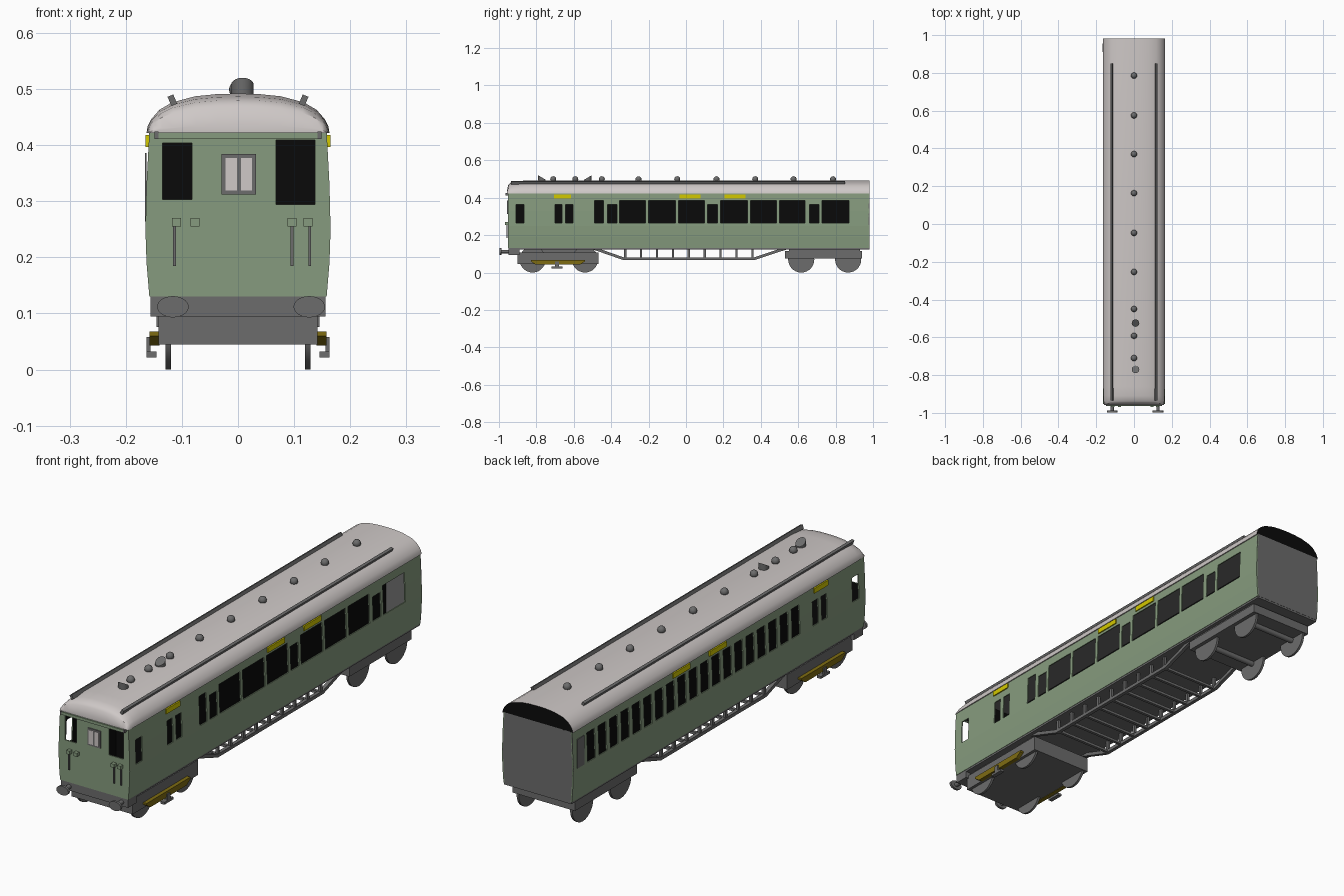
import bpy, bmesh, math
from mathutils import Matrix, Vector

if "Cube" in bpy.data.objects:
    bpy.data.objects.remove(bpy.data.objects["Cube"])

def mat(name, rgb):
    m = bpy.data.materials.new(name)
    m.diffuse_color = (*rgb, 1)
    m.use_nodes = True
    m.node_tree.nodes["Principled BSDF"].inputs["Base Color"].default_value = m.diffuse_color
    return m

GREEN = mat("sage_green", (0.24, 0.33, 0.21))
ROOF = mat("pale_grey", (0.62, 0.58, 0.57))
GREY = mat("dark_grey", (0.15, 0.15, 0.15))
BLACK = mat("black", (0.003, 0.003, 0.003))
YELLOW = mat("yellow", (0.65, 0.58, 0.0))
OCHRE = mat("ochre", (0.21, 0.15, 0.006))

def finish(name, bm, *mats, smooth=False, fix=True):
    if fix:
        bmesh.ops.recalc_face_normals(bm, faces=bm.faces)
    me = bpy.data.meshes.new(name)
    bm.to_mesh(me)
    bm.free()
    ob = bpy.data.objects.new(name, me)
    bpy.context.collection.objects.link(ob)
    for m in mats:
        me.materials.append(m)
    if smooth:
        bpy.ops.object.select_all(action='DESELECT')
        ob.select_set(True)
        bpy.context.view_layer.objects.active = ob
        bpy.ops.object.shade_smooth_by_angle(angle=math.radians(35))
    return ob

def boxes(name, m, items, mirror=False):
    """Boxes given as (x0, x1, y0, y1, z0, z1), optionally mirrored in x."""
    if mirror:
        items = items + [(-b[1], -b[0], *b[2:]) for b in items]
    bm = bmesh.new()
    for x0, x1, y0, y1, z0, z1 in items:
        M = Matrix.Translation(((x0+x1)/2, (y0+y1)/2, (z0+z1)/2)) @ Matrix.Diagonal((x1-x0, y1-y0, z1-z0, 1))
        bmesh.ops.create_cube(bm, size=1, matrix=M)
    return finish(name, bm, m)

def prisms(name, m, pts, spans):
    """Extrude a y-z outline along x for each (x0, x1)."""
    bm = bmesh.new()
    for x0, x1 in spans:
        f = bm.faces.new([bm.verts.new((x0, y, z)) for y, z in pts])
        r = bmesh.ops.extrude_face_region(bm, geom=[f])
        vs = [v for v in r["geom"] if isinstance(v, bmesh.types.BMVert)]
        bmesh.ops.translate(bm, verts=vs, vec=(x1-x0, 0, 0))
    return finish(name, bm, m)

def cylinders(name, m, items, segs=28):
    """Cylinders as (centre, axis, radius x, radius y, length)."""
    bm = bmesh.new()
    for c, axis, rx, ry, d in items:
        R = Matrix.Rotation(math.pi/2, 4, 'Y' if axis == 'x' else 'X')
        M = Matrix.Translation(c) @ R @ Matrix.Diagonal((rx, ry, d, 1))
        bmesh.ops.create_cone(bm, cap_ends=True, segments=segs, radius1=1, radius2=1, depth=1, matrix=M)
    return finish(name, bm, m, smooth=True)

# Bulging body cross-section: half width at each height
PROF = [(0.13, 0.158), (0.19, 0.163), (0.25, 0.165), (0.33, 0.163), (0.425, 0.158)]
def half(z):
    for (z0, a), (z1, b) in zip(PROF, PROF[1:]):
        if z <= z1:
            return a + (b-a)*(z-z0)/(z1-z0)
    return PROF[-1][1]

def wall(name, u0, u1, holes, pos, flip=False):
    """Thin wall with rectangular openings; the inner skin is black."""
    us = sorted({u0, u1, *[h[0] for h in holes], *[h[1] for h in holes]})
    zs = sorted({p[0] for p in PROF} | {h[2] for h in holes} | {h[3] for h in holes})
    bm = bmesh.new()
    grid = {(u, z): bm.verts.new(pos(u, z)) for u in us for z in zs}
    for a, b in zip(us, us[1:]):
        for c, d in zip(zs, zs[1:]):
            u, z = (a+b)/2, (c+d)/2
            if any(h[0] < u < h[1] and h[2] < z < h[3] for h in holes):
                continue
            q = [grid[a, c], grid[b, c], grid[b, d], grid[a, d]]
            bm.faces.new(q[::-1] if flip else q)
    bmesh.ops.delete(bm, geom=[v for v in bm.verts if not v.link_faces], context='VERTS')
    ob = finish(name, bm, GREEN, BLACK, fix=False)
    s = ob.modifiers.new("thickness", 'SOLIDIFY')
    s.thickness, s.offset, s.material_offset = 0.005, -1, 1

# Body walls with window openings
F, B = -0.952, 0.982
LO, MID, HI = 0.264, 0.365, 0.386
common = [(-0.91, -0.867, LO, MID), (-0.70, -0.664, LO, MID), (-0.643, -0.605, LO, MID)]
small = [(-0.419, -0.37), (0.115, 0.168), (0.659, 0.712)]
large = [(-0.488, -0.44), (-0.355, -0.216), (-0.2, -0.056), (-0.04, 0.099),
         (0.184, 0.328), (0.344, 0.483), (0.499, 0.637), (0.728, 0.872)]
right = common + [(a, b, LO, MID) for a, b in small] + [(a, b, LO, HI) for a, b in large]
left = common + [(0.86-0.0752*i-0.026, 0.86-0.0752*i+0.026, LO, HI) for i in range(19)]
wall("right_side", F, B, right, lambda y, z: (half(z), y, z))
wall("left_side", F, B, left, lambda y, z: (-half(z), y, z), True)
wall("cab_front", -0.16, 0.16, [(-0.135, -0.082, 0.303, 0.404), (0.068, 0.137, 0.294, 0.409)],
     lambda x, z: (x if abs(x) < 0.15 else math.copysign(half(z), x), F, z))

# Rear wall, in the same outline as the sides
bm = bmesh.new()
ring = [(half(z), z) for z, _ in PROF] + [(-half(z), z) for z, _ in PROF[::-1]]
f = bm.faces.new([bm.verts.new((x, B, z)) for x, z in ring])
r = bmesh.ops.extrude_face_region(bm, geom=[f])
bmesh.ops.translate(bm, verts=[v for v in r["geom"] if isinstance(v, bmesh.types.BMVert)], vec=(0, -0.005, 0))
finish("rear_wall", bm, GREY)

# Interior: floor, ceiling and dark partitions
boxes("underframe_floor", GREY, [(-0.156, 0.156, F+0.002, B-0.001, 0.122, 0.134)])
boxes("floor_covering", BLACK, [(-0.152, 0.152, F+0.008, B-0.008, 0.134, 0.137)])
boxes("ceiling", GREY, [(-0.153, 0.153, F+0.006, B-0.006, 0.414, 0.42)])
boxes("partitions", BLACK, [(-0.002, 0.002, F+0.006, B-0.006, 0.137, 0.414),
                            (-0.152, 0.152, -0.81, -0.806, 0.137, 0.414)])
boxes("left_blank_window", GREY, [(-0.166, -0.163, 0.91, 0.955, LO, HI)])

# Roof: lofted arch with a rounded front, dark at the rear end
arch = [(0.163, 0.0), (0.161, 0.012), (0.155, 0.024), (0.14, 0.041), (0.118, 0.054),
        (0.077, 0.065), (0.038, 0.069), (0, 0.07)]
arch += [(-x, h) for x, h in arch[-2::-1]]
bm = bmesh.new()
rows = [[bm.verts.new((x*sx, y, 0.422+h*sh)) for x, h in arch]
        for y, sx, sh in [(-0.958, 0.965, 0.2), (-0.95, 0.975, 0.66), (-0.938, 0.985, 0.83),
                          (-0.91, 0.995, 0.92), (-0.86, 1, 1), (B, 1, 1)]]
for p, q in zip(rows, rows[1:]):
    for i in range(len(arch)-1):
        bm.faces.new([p[i], p[i+1], q[i+1], q[i]])
    bm.faces.new([p[0], q[0], q[-1], p[-1]])
bm.faces.new(rows[0])
end = bm.faces.new(rows[-1])
end.material_index = 1
finish("roof", bm, ROOF, BLACK, smooth=True)

# Roof rails, leaning outward with the arch
bm = bmesh.new()
for s in (-1, 1):
    M = Matrix.Translation((s*0.117, -0.043, 0.48)) @ Matrix.Rotation(s*0.4, 4, 'Y') @ Matrix.Diagonal((0.011, 1.785, 0.018, 1))
    bmesh.ops.create_cube(bm, size=1, matrix=M)
finish("roof_rails", bm, GREY)

# Round roof vents
bm = bmesh.new()
for y in (0.786, 0.575, 0.37, 0.163, -0.047, -0.254, -0.45, -0.592, -0.71):
    bmesh.ops.create_uvsphere(bm, u_segments=16, v_segments=10, radius=0.016, matrix=Matrix.Translation((0, y, 0.499)))
finish("roof_vents", bm, GREY, smooth=True)

# Two slanted scoop vents, facing opposite ways
bm = bmesh.new()
for y, s in ((-0.77, -1), (-0.525, 1)):
    r = bmesh.ops.create_cone(bm, cap_ends=True, segments=20, radius1=0.02, radius2=0.02, depth=0.035,
                              matrix=Matrix.Translation((0.008, y, 0.503)))
    for v in r["verts"]:
        if v.co.z > 0.51:
            v.co.z = 0.508 + s*(v.co.y-y)*0.6
finish("scoop_vents", bm, GREY, smooth=True)

# Yellow panels above the windows
boxes("yellow_panels", YELLOW, [(0.157, 0.1645, a, b, 0.397, 0.418)
      for a, b in ((-0.707, -0.616), (-0.035, 0.077), (0.205, 0.317))], True)

# Cab front details
boxes("front_window_frame", GREY, [(-0.029, 0.032, F-0.004, F, 0.312, 0.384)])
boxes("front_window_panes", ROOF, [(-0.022, -0.002, F-0.006, F-0.002, 0.319, 0.377),
                                   (0.005, 0.025, F-0.006, F-0.002, 0.319, 0.377)])
boxes("front_ledge", GREEN, [(-0.142, 0.142, F-0.012, F, 0.411, 0.423)])
boxes("front_ledge_ends", GREY, [(0.142, 0.149, F-0.012, F, 0.411, 0.424)], True)
xs = (-0.11, -0.077, 0.096, 0.125)
boxes("front_connectors", GREEN, [(x-0.008, x+0.008, F-0.016, F, 0.255, 0.27) for x in xs])
boxes("front_hoses", GREY, [(x-0.0025, x+0.0025, F-0.008, F-0.002, 0.185, 0.256) for x in (-0.113, 0.096, 0.128)])

# Buffer beam and buffers
boxes("buffer_beam", GREY, [(-0.156, 0.156, -0.95, -0.89, 0.095, 0.132)])
cylinders("buffers", GREY, [i for x in (-0.116, 0.127) for i in (
    ((x, -0.992, 0.112), 'y', 0.028, 0.019, 0.01), ((x, -0.968, 0.112), 'y', 0.009, 0.009, 0.05))])

# Bogies, wheels and axles
boxes("front_bogie", GREY, [(-0.142, 0.142, -0.9, -0.467, 0.045, 0.108), (-0.12, 0.12, -0.85, -0.5, 0.108, 0.124)])
boxes("rear_bogie", GREY, [(-0.145, 0.145, 0.53, 0.942, 0.076, 0.114), (-0.14, 0.14, 0.55, 0.93, 0.114, 0.124)])
axles = (-0.82, -0.54, 0.616, 0.867)
cylinders("wheels", GREY, [((x, y, 0.07), 'x', 0.07, 0.07, 0.01) for y in axles for x in (-0.124, 0.124)])
cylinders("axles", GREY, [((0, y, 0.07), 'x', 0.012, 0.012, 0.24) for y in axles], 12)

# Ochre shoe beams and pickup shoes
prisms("shoe_beams", OCHRE, [(-0.83, 0.068), (-0.54, 0.068), (-0.54, 0.06), (-0.565, 0.043), (-0.805, 0.043), (-0.83, 0.06)],
       [(0.14, 0.158), (-0.158, -0.14)])
boxes("pickup_shoes", GREY, [(0.156, 0.163, -0.7, -0.68, 0.022, 0.058), (0.145, 0.163, -0.72, -0.66, 0.022, 0.032)], True)

# Underframe trusses with posts and cross members
truss = [(-0.5, 0.124), (-0.333, 0.066), (0.365, 0.066), (0.54, 0.124),
         (0.5, 0.126), (0.362, 0.08), (-0.33, 0.08), (-0.455, 0.124)]
prisms("side_trusses", GREY, truss, [(0.125, 0.14), (-0.14, -0.125)])
posts = [-0.325 + 0.085*i for i in range(9)]
boxes("truss_posts", GREY, [(0.127, 0.138, y-0.006, y+0.006, 0.07, 0.124) for y in posts], True)
boxes("truss_cross_members", GREY, [(-0.127, 0.127, y-0.006, y+0.006, 0.068, 0.079) for y in posts])
